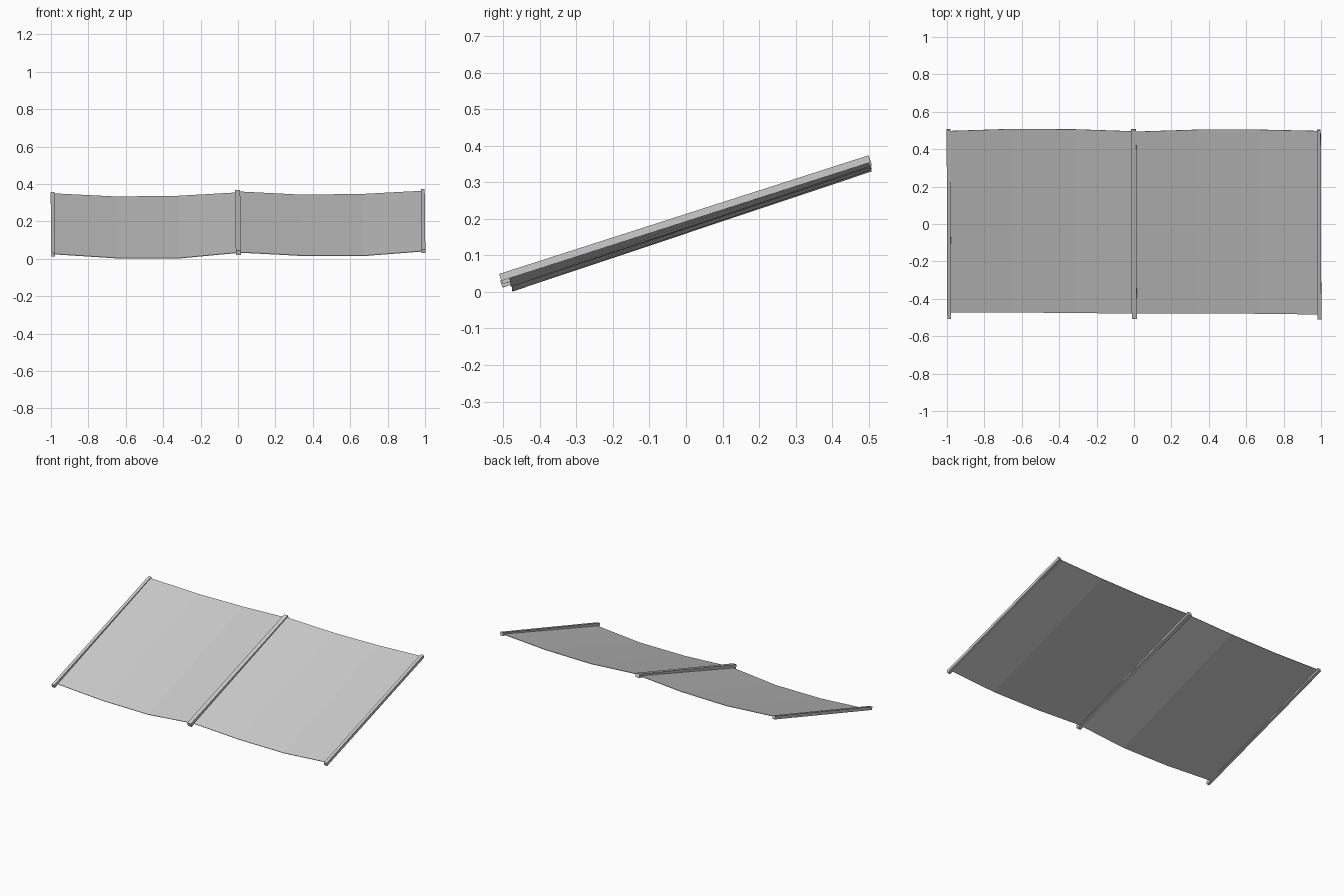
import bpy, bmesh, math

if "Cube" in bpy.data.objects:
    bpy.data.objects.remove(bpy.data.objects["Cube"])

TILT = math.radians(17.8)


def bar(name, x, y, z, width, height):
    # square rail running along the slope
    bpy.ops.mesh.primitive_cube_add(size=1, location=(x, y, z),
                                    rotation=(TILT, math.radians(-0.6), 0))
    ob = bpy.context.object
    ob.name = name
    ob.scale = (width, 1.062, height)


def sheet(name, front, back):
    # sagging panel, lofted between its front and back edges
    bm = bmesh.new()
    f = [bm.verts.new(p) for p in front]
    b = [bm.verts.new(p) for p in back]
    for i in range(len(f) - 1):
        bm.faces.new((f[i], f[i + 1], b[i + 1], b[i]))
    me = bpy.data.meshes.new(name)
    bm.to_mesh(me)
    bm.free()
    ob = bpy.data.objects.new(name, me)
    bpy.context.collection.objects.link(ob)
    # thin material, grown downwards
    mod = ob.modifiers.new("thickness", 'SOLIDIFY')
    mod.thickness = 0.003
    mod.offset = -1


# rails
bar("left_rail", -0.99, 0.0, 0.184, 0.02, 0.02)
bar("middle_rail", 0.0, 0.0, 0.195, 0.027, 0.024)
bar("right_rail", 0.99, -0.003, 0.202, 0.02, 0.02)

# panels
sheet("left_panel",
      [(-0.99, -0.473, 0.027), (-0.65, -0.473, 0.005), (-0.32, -0.476, 0.004), (0, -0.479, 0.034)],
      [(-0.99, 0.497, 0.350), (-0.65, 0.508, 0.333), (-0.32, 0.506, 0.337), (0, 0.495, 0.355)])
sheet("right_panel",
      [(0, -0.479, 0.036), (0.34, -0.478, 0.018), (0.67, -0.48, 0.017), (0.99, -0.484, 0.042)],
      [(0, 0.493, 0.360), (0.34, 0.504, 0.343), (0.67, 0.504, 0.347), (0.99, 0.497, 0.364)])
